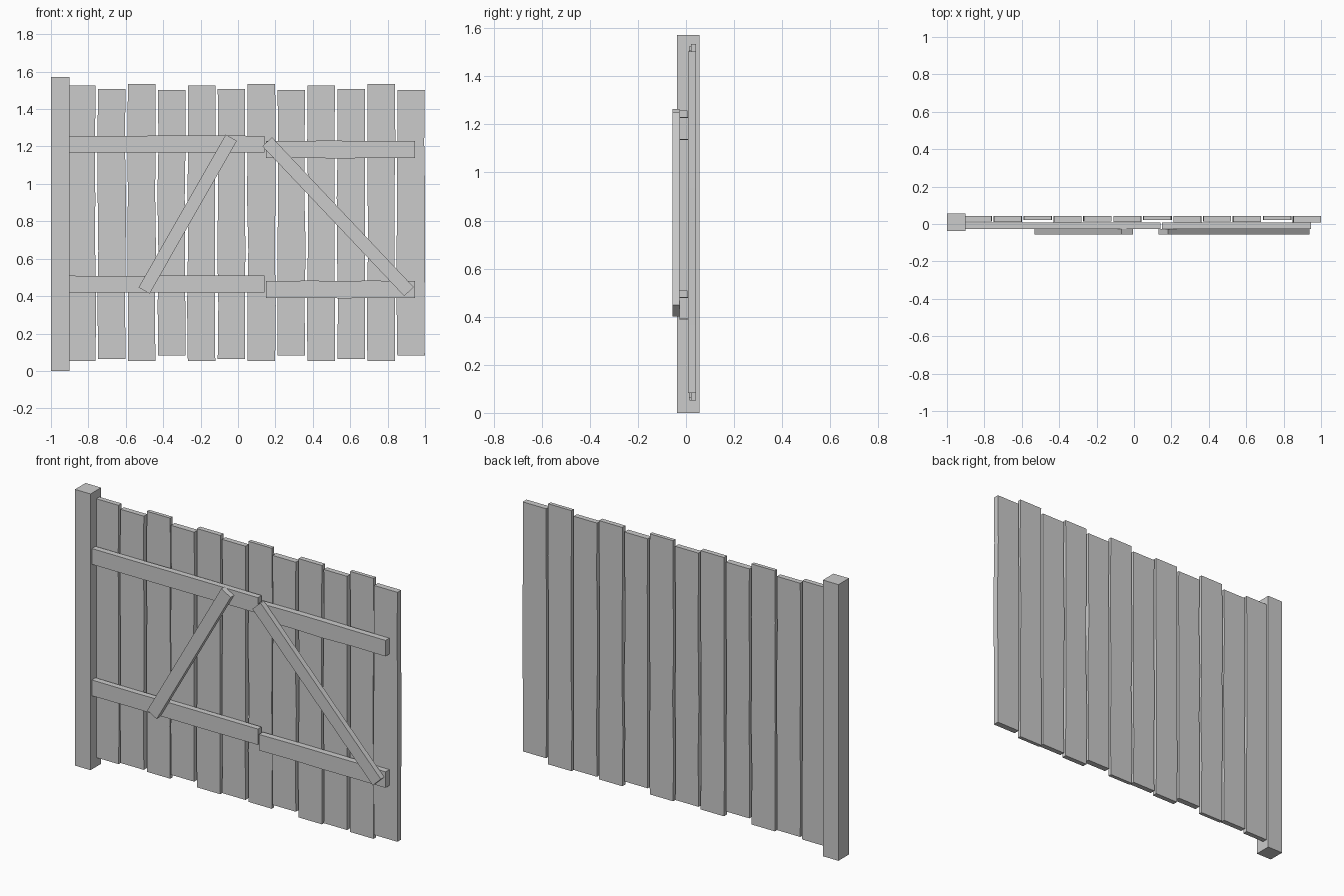
import bpy, bmesh, random
from mathutils import Vector

if "Cube" in bpy.data.objects:
    bpy.data.objects.remove(bpy.data.objects["Cube"])

random.seed(4)


def board(name, start, end, width, y0, y1, segments=1, wobble=0.0):
    """Board lying in the xz plane, from start to end, with slightly uneven edges."""
    a, b = Vector((start[0], 0, start[1])), Vector((end[0], 0, end[1]))
    d = (b - a).normalized()
    side = Vector((d.z, 0, -d.x)) * width / 2
    bm = bmesh.new()
    rings = []
    for i in range(segments + 1):
        c = a.lerp(b, i / segments)
        k = wobble if 0 < i < segments else 0
        left = c - side * (1 + random.uniform(-k, k))
        right = c + side * (1 + random.uniform(-k, k))
        rings.append([bm.verts.new((p.x, y, p.z)) for p, y in
                      ((left, y0), (right, y0), (right, y1), (left, y1))])
    for r, s in zip(rings, rings[1:]):
        for j in range(4):
            n = (j + 1) % 4
            bm.faces.new((r[j], r[n], s[n], s[j]))
    bm.faces.new(rings[0])
    bm.faces.new(rings[-1])
    bmesh.ops.recalc_face_normals(bm, faces=bm.faces)
    mesh = bpy.data.meshes.new(name)
    bm.to_mesh(mesh)
    bm.free()
    obj = bpy.data.objects.new(name, mesh)
    bpy.context.collection.objects.link(obj)
    return obj


# hinge post
board("post", (-0.951, 0), (-0.951, 1.572), 0.098, -0.038, 0.057)

# upright planks: four repeating heights and thicknesses (bottom, top, front y)
kinds = [(0.052, 1.525, 0.014), (0.063, 1.507, 0.012),
         (0.052, 1.535, 0.021), (0.083, 1.503, 0.008)]
for i in range(12):
    bottom, top, front = kinds[i % 4]
    x = -0.835 + 0.16 * i
    board(f"plank_{i + 1}", (x, bottom), (x, top), 0.147, front, 0.042, 5, 0.05)

# horizontal rails, each in two lengths with a step between
for level, z in (("upper", 1.212), ("lower", 0.464)):
    board(f"{level}_rail_left", (-0.91, z), (0.143, z), 0.09, -0.026, 0.007, 4, 0.03)
    board(f"{level}_rail_right", (0.15, z - 0.029), (0.947, z - 0.029), 0.091, -0.026, 0.009, 4, 0.05)

# diagonal braces
board("brace_left", (-0.502, 0.43), (-0.036, 1.247), 0.068, -0.057, -0.026)
board("brace_right", (0.914, 0.424), (0.156, 1.225), 0.07, -0.057, -0.026)
